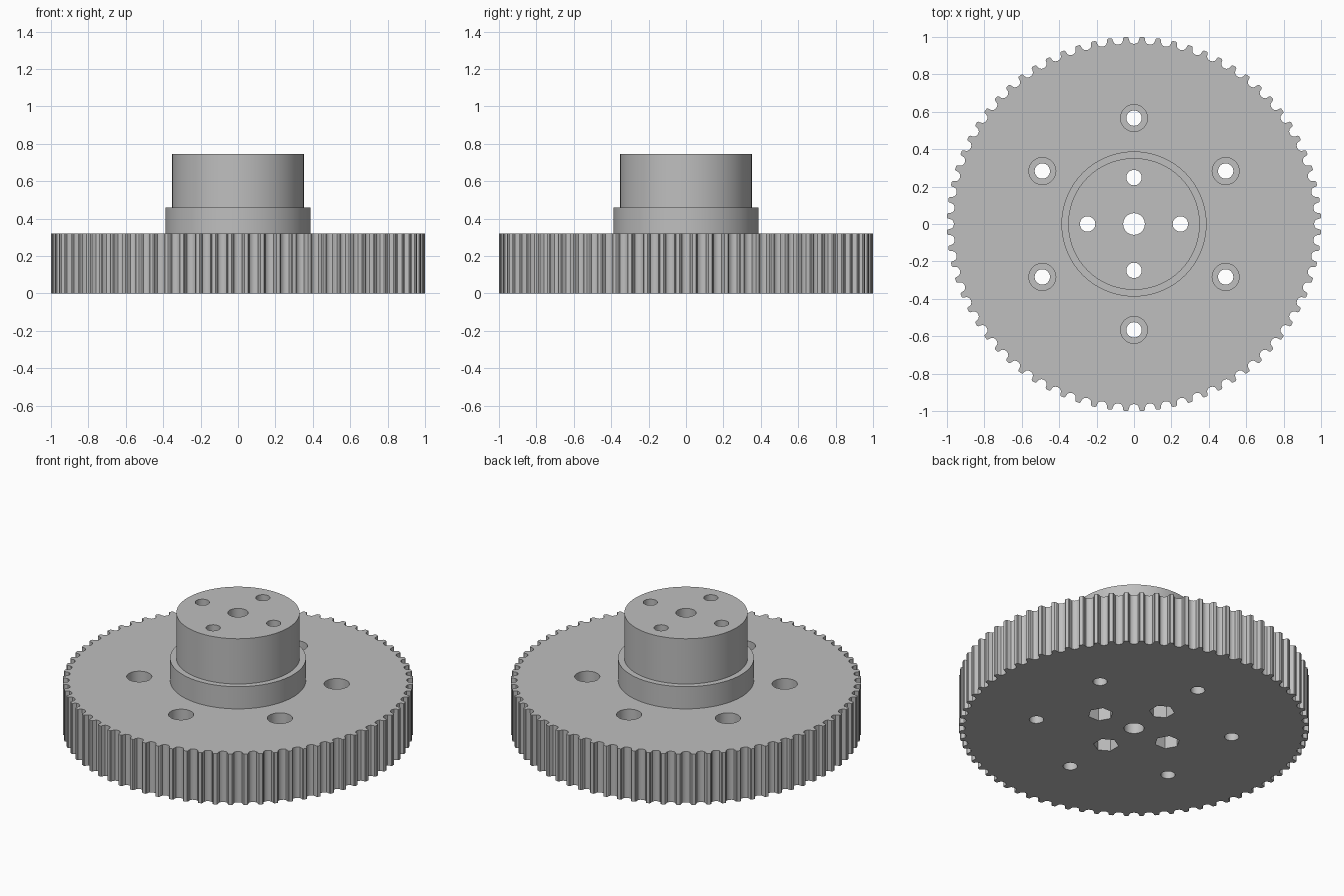
import bpy
import bmesh
from math import cos, sin, pi, radians, tau

if "Cube" in bpy.data.objects:
    bpy.data.objects.remove(bpy.data.objects["Cube"], do_unlink=True)

TEETH = 72
GEAR_TOP, COLLAR_TOP, HUB_TOP = 0.32, 0.46, 0.745

grey = bpy.data.materials.new("plain grey")
grey.use_nodes = True
colour = (0.52, 0.52, 0.52, 1)
grey.diffuse_color = colour
grey.node_tree.nodes["Principled BSDF"].inputs["Base Color"].default_value = colour


def circle(radius, sides, cx=0, cy=0, turn=0):
    """Outline of a regular polygon."""
    return [(cx + radius * cos(turn + tau * i / sides),
             cy + radius * sin(turn + tau * i / sides)) for i in range(sides)]


def prisms(name, outlines, bottom, top):
    """One object made of upright prisms."""
    bm = bmesh.new()
    for outline in outlines:
        face = bm.faces.new([bm.verts.new((x, y, bottom)) for x, y in outline])
        out = bmesh.ops.extrude_face_region(bm, geom=[face])
        moved = [v for v in out["geom"] if isinstance(v, bmesh.types.BMVert)]
        bmesh.ops.translate(bm, vec=(0, 0, top - bottom), verts=moved)
    bmesh.ops.recalc_face_normals(bm, faces=bm.faces)
    mesh = bpy.data.meshes.new(name)
    bm.to_mesh(mesh)
    bm.free()
    mesh.materials.append(grey)
    obj = bpy.data.objects.new(name, mesh)
    bpy.context.collection.objects.link(obj)
    return obj


def combine(body, other, operation):
    """Apply a boolean and drop the helper."""
    other.hide_render = True
    mod = body.modifiers.new(operation, "BOOLEAN")
    mod.operation, mod.object, mod.solver = operation, other, "EXACT"
    bpy.context.view_layer.objects.active = body
    bpy.ops.object.modifier_apply(modifier=mod.name)
    bpy.data.objects.remove(other, do_unlink=True)


def ring(count, radius):
    """Angle and centre of evenly spaced holes, starting at the back."""
    for i in range(count):
        a = pi / 2 + tau * i / count
        yield a, radius * cos(a), radius * sin(a)


# Toothed wheel: one rounded belt groove repeated around the rim
half = [(-0.034, 0.9995), (-0.029, 0.995), (-0.027, 0.985),
        (-0.022, 0.972), (-0.012, 0.965)]
groove = half + [(0, 0.963)] + [(-t, r) for t, r in reversed(half)]
rim = []
for i in range(TEETH):
    a = tau * i / TEETH
    rim += [(r * cos(a) - t * sin(a), r * sin(a) + t * cos(a)) for t, r in groove]
wheel = prisms("toothed_wheel", [rim], 0, GEAR_TOP)

# Collar and hub
combine(wheel, prisms("collar", [circle(0.388, 96)], 0.2, COLLAR_TOP), "UNION")
combine(wheel, prisms("hub", [circle(0.352, 96)], 0.1, HUB_TOP), "UNION")

# Centre bore, hub bolt holes and wheel bolt holes
bores = [circle(0.058, 40)]
bores += [circle(0.041, 32, x, y) for a, x, y in ring(4, 0.248)]
bores += [circle(0.041, 32, x, y) for a, x, y in ring(6, 0.566)]
combine(wheel, prisms("bores", bores, -0.1, 1), "DIFFERENCE")

# Screw head recesses on the wheel's upper face
heads = [circle(0.072, 40, x, y) for a, x, y in ring(6, 0.566)]
combine(wheel, prisms("head_recesses", heads, 0.16, 0.5), "DIFFERENCE")

# Hexagonal nut pockets underneath the hub
nuts = [circle(0.073, 6, x, y, a) for a, x, y in ring(4, 0.248)]
combine(wheel, prisms("nut_pockets", nuts, -0.1, 0.32), "DIFFERENCE")

bpy.ops.object.select_all(action="DESELECT")
wheel.select_set(True)
bpy.context.view_layer.objects.active = wheel
bpy.ops.object.shade_smooth_by_angle(angle=radians(30))
